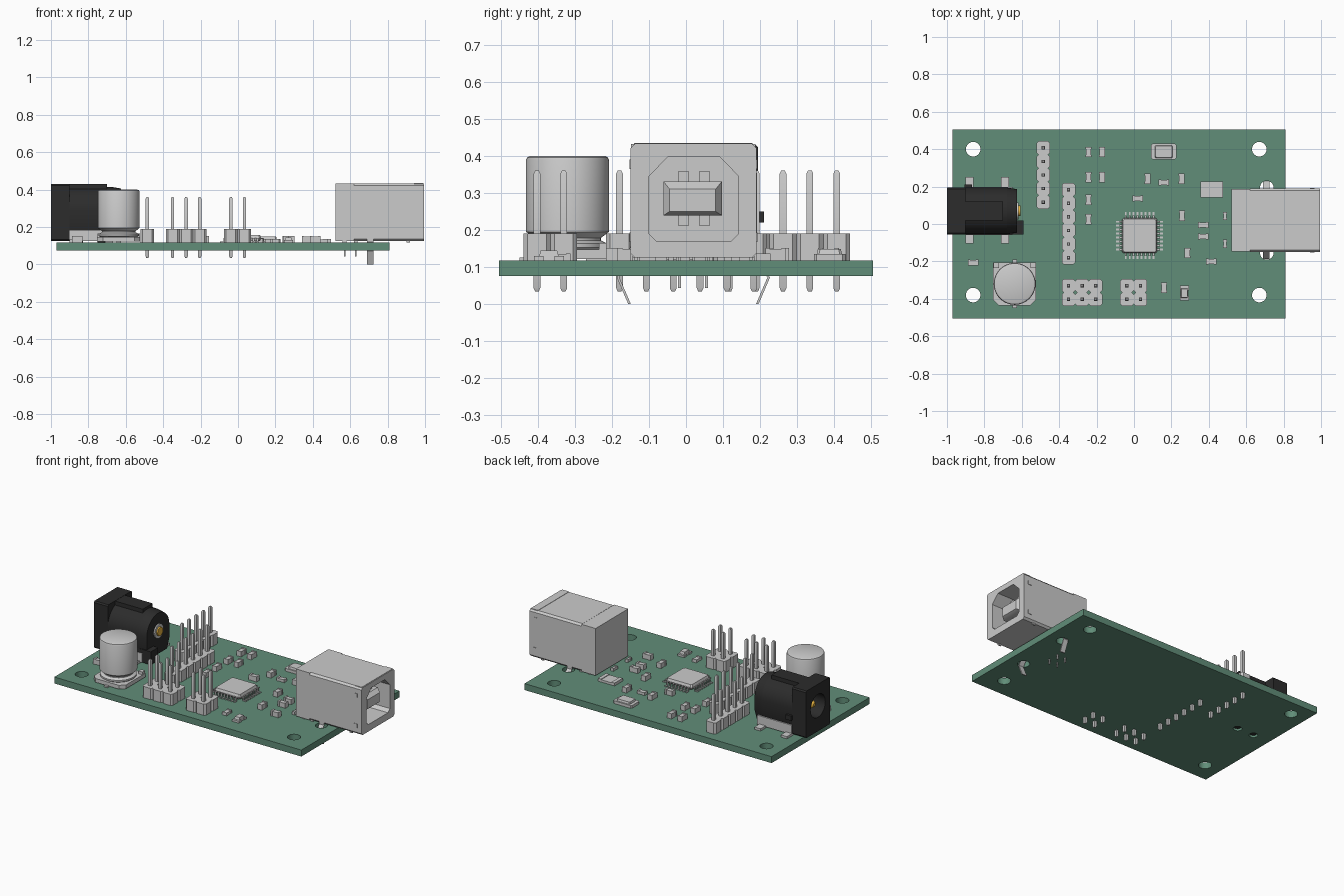
import bpy, bmesh
from math import sin, cos, pi, radians
from mathutils import Matrix

if "Cube" in bpy.data.objects:
    bpy.data.objects.remove(bpy.data.objects["Cube"])

# local x,y,z -> world y,z,x : for profiles drawn in the YZ plane
ALONG_X = Matrix(((0, 0, 1, 0), (1, 0, 0, 0), (0, 1, 0, 0), (0, 0, 0, 1)))


def material(name, rgb):
    m = bpy.data.materials.new(name)
    m.diffuse_color = (*rgb, 1)
    m.use_nodes = True
    m.node_tree.nodes["Principled BSDF"].inputs["Base Color"].default_value = m.diffuse_color
    return m


GREEN = material("board_green", (0.12, 0.27, 0.19))
BLACK = material("black_plastic", (0.025, 0.025, 0.025))
GOLD = material("gold_contact", (0.8, 0.45, 0.05))


def rect(x, y, hx, hy, z, c=0):
    """Rectangle ring, with cut corners if c > 0."""
    if not c:
        return [(x - hx, y - hy, z), (x + hx, y - hy, z), (x + hx, y + hy, z), (x - hx, y + hy, z)]
    a, b = hx - c, hy - c
    return [(x + i, y + j, z) for i, j in ((-a, -hy), (a, -hy), (hx, -b), (hx, b), (a, hy), (-a, hy), (-hx, b), (-hx, -b))]


def circle(x, y, r, z=0, n=32):
    return [(x + r * cos(2 * pi * i / n), y + r * sin(2 * pi * i / n), z) for i in range(n)]


def box(x0, x1, y0, y1, z0, z1, c=0):
    p = ((x0 + x1) / 2, (y0 + y1) / 2, abs(x1 - x0) / 2, abs(y1 - y0) / 2)
    return [rect(*p, z0, c), rect(*p, z1, c)]


def finish(name, bm, mat, matrix):
    bmesh.ops.transform(bm, matrix=matrix, verts=bm.verts)
    bmesh.ops.recalc_face_normals(bm, faces=bm.faces)
    for f in bm.faces:
        f.smooth = True
    for e in bm.edges:
        e.smooth = len(e.link_faces) == 2 and e.calc_face_angle(pi) < radians(30)
    me = bpy.data.meshes.new(name)
    bm.to_mesh(me)
    bm.free()
    if mat:
        me.materials.append(mat)
    ob = bpy.data.objects.new(name, me)
    bpy.context.collection.objects.link(ob)


def solids(name, lofts, mat=None, matrix=Matrix()):
    """One object from several closed lofts, each a list of rings."""
    bm = bmesh.new()
    for rings in lofts:
        vs = [[bm.verts.new(p) for p in r] for r in rings]
        n = len(vs[0])
        for a, b in zip(vs, vs[1:]):
            for i in range(n):
                bm.faces.new((a[i], a[(i + 1) % n], b[(i + 1) % n], b[i]))
        bm.faces.new(vs[0])
        bm.faces.new(vs[-1])
    finish(name, bm, mat, matrix)


def plate(name, outlines, w0, w1, mat=None, matrix=Matrix()):
    """Extruded flat profile; outlines after the first are holes."""
    cu = bpy.data.curves.new(name, 'CURVE')
    cu.dimensions, cu.fill_mode, cu.extrude = '2D', 'BOTH', (w1 - w0) / 2
    for pts in outlines:
        s = cu.splines.new('POLY')
        s.points.add(len(pts) - 1)
        for p, q in zip(s.points, pts):
            p.co = (q[0], q[1], 0, 1)
        s.use_cyclic_u = True
    ob = bpy.data.objects.new(name, cu)
    bpy.context.collection.objects.link(ob)
    bm = bmesh.new()
    bpy.context.view_layer.update()
    me = bpy.data.meshes.new_from_object(ob.evaluated_get(bpy.context.evaluated_depsgraph_get()))
    bm.from_mesh(me)
    bpy.data.objects.remove(ob)
    bpy.data.meshes.remove(me)
    bmesh.ops.remove_doubles(bm, verts=bm.verts, dist=1e-5)
    finish(name, bm, mat, matrix @ Matrix.Translation((0, 0, (w0 + w1) / 2)))


TOP = 0.117

# circuit board with mounting, locating and leg holes
holes = [circle(x, y, 0.039) for x in (-0.86, 0.67) for y in (-0.38, 0.40)]
holes += [circle(0.71, y, 0.036) for y in (-0.155, 0.195)]
holes += [circle(x, 0.07, 0.026, n=20) for x in (-0.85, -0.73)]
plate("circuit_board", [rect(-0.08, 0, 0.89, 0.505, 0)] + holes, 0.075, TOP, GREEN)

# square data socket: shell with open front
outer = rect(0.02, 0.279, 0.17, 0.154, 0, 0.012)
opening = [(-0.10, 0.19), (-0.08, 0.17), (0.122, 0.17), (0.142, 0.19), (0.142, 0.345),
           (0.09, 0.398), (-0.048, 0.398), (-0.10, 0.345)]
plate("socket_shell", [outer, opening], 0.62, 0.995, None, ALONG_X)
solids("socket_back", [box(0.52, 0.62, -0.148, 0.188, 0.125, 0.432)])
solids("socket_front_fold", [box(0.94, 0.99, -0.14, 0.18, 0.43, 0.435)] +
       [box(x, x + 0.025, y, y + 0.004, z, z + 0.025)
        for x, z in ((0.94, 0.365), (0.94, 0.168)) for y in (-0.153, 0.189)])
solids("socket_tongue", [[rect(0.018, 0.285, 0.079, 0.046, 0.61), rect(0.018, 0.285, 0.079, 0.046, 0.94),
                          rect(0.018, 0.28, 0.062, 0.03, 0.965)]], None, ALONG_X)
solids("socket_contacts", [box(0.61, 0.92, y, y + 0.03, z, z + 0.028)
                           for y in (-0.022, 0.035) for z in (0.212, 0.33)])
# bent socket legs, mirrored about the socket centre, and signal pins
legs = []
for s in (-1, 1):
    legs.append([[(0.69, 0.02 + s * d, z), (0.725, 0.02 + s * d, z), (0.725, 0.02 + s * (d - 0.007), z),
                  (0.69, 0.02 + s * (d - 0.007), z)] for d, z in ((0.17, 0.16), (0.17, 0.12), (0.207, 0.072), (0.176, 0))])
solids("socket_legs", legs)
solids("socket_signal_pins", [box(x - 0.004, x + 0.004, y - 0.004, y + 0.004, 0.043, 0.13)
                              for x in (0.57, 0.63) for y in (-0.017, 0.055)])
solids("socket_feet", [box(x, x + 0.02, y, y + 0.01, TOP, 0.13) for x in (0.56, 0.62, 0.9) for y in (-0.14, 0.17)])

# power jack: square front, arched barrel, hollow along x
bore = circle(0.07, 0.29, 0.075)
arch = [(0.195, 0.2), (0.195, 0.29)] + [(0.07 + 0.125 * cos(a * pi / 20), 0.29 + 0.125 * sin(a * pi / 20)) for a in range(1, 20)]
arch += [(-0.055, 0.29), (-0.055, 0.2), (-0.03, 0.13), (0.17, 0.13)]
plate("jack_front", [rect(0.07, 0.278, 0.125, 0.153, 0, 0.008), bore], -1.0, -0.9, BLACK, ALONG_X)
plate("jack_barrel", [arch, bore], -0.9, -0.68, BLACK, ALONG_X)
solids("jack_rear", [[[(p[0], p[1], -0.68) for p in arch],
                      [(0.07 + (p[0] - 0.07) * 0.93, 0.28 + (p[1] - 0.28) * 0.93, -0.625) for p in arch]]], BLACK, ALONG_X)
solids("jack_ribs", [box(-0.9, -0.70, 0.02, 0.12, 0.38, 0.43), box(-0.905, -0.865, 0.18, 0.21, 0.22, 0.25),
                     box(-0.69, -0.59, -0.055, 0.02, 0.125, 0.21)], BLACK)
solids("jack_pegs", [[circle(x, 0.07, 0.02, 0.085, 20), circle(x, 0.07, 0.02, 0.15, 20)] for x in (-0.85, -0.73)], BLACK)
solids("jack_pin", [[circle(0.07, 0.29, 0.012, -0.975), circle(0.07, 0.29, 0.024, -0.96), circle(0.07, 0.29, 0.024, -0.67)]], GOLD, ALONG_X)
solids("jack_rear_washer", [[circle(0.07, 0.29, 0.046, -0.63), circle(0.07, 0.29, 0.046, -0.617)]], None, ALONG_X)
solids("jack_rear_rivet", [[circle(0.07, 0.29, 0.028, -0.62), circle(0.07, 0.29, 0.028, -0.608)]], GOLD, ALONG_X)
solids("jack_metal_frame", [box(-0.9, -0.65, -0.058, 0.198, 0.125, 0.185)] +
       [box(x - 0.022, x + 0.022, y0, y1, TOP, 0.132) for x in (-0.88, -0.69) for y0, y1 in ((0.18, 0.25), (-0.105, -0.04))])

# can capacitor on a square base with cut corners
cx, cy = -0.638, -0.32
solids("capacitor_base", [[[(cx + x, cy + y, z) for x, y in ((-0.085, -0.115), (0.085, -0.115), (0.115, -0.085), (0.115, 0.115),
                                                         (-0.115, 0.115), (-0.115, -0.085))] for z in (0.122, 0.147)]] +
       [box(cx + i * 0.085, cx + i * 0.113, cy + 0.085, cy + 0.113, 0.147, 0.165) for i in (-1, 1)])
profile = [(0.1, 0.147), (0.108, 0.153), (0.108, 0.163), (0.09, 0.172), (0.09, 0.178), (0.112, 0.195),
           (0.112, 0.388), (0.109, 0.396), (0.1, 0.4)]
solids("capacitor_can", [[circle(cx, cy, r, z, 48) for r, z in profile]])
solids("capacitor_leads", [box(cx - 0.012, cx + 0.012, cy + s * 0.05, cy + s * 0.13, TOP, 0.126) for s in (-1, 1)])


# pin headers: one notched block and one square pin per position
def header(name, x, y, nx, ny):
    P = 0.0725
    spots = [(x + i * P, y - j * P) for i in range(nx) for j in range(ny)]
    solids(name + "_blocks", [[rect(a, b, P / 2, P / 2, TOP, 0.011), rect(a, b, P / 2, P / 2, 0.19, 0.011)] for a, b in spots])
    solids(name + "_pins", [[rect(a, b, h, h, z) for h, z in ((0.005, 0.034), (0.009, 0.043), (0.009, 0.352), (0.005, 0.36))]
                            for a, b in spots])


header("header_five", -0.485, 0.407, 1, 5)
header("header_six", -0.35, 0.183, 1, 6)
header("header_two_by_three", -0.35, -0.33, 3, 2)
header("header_two_by_two", -0.038, -0.33, 2, 2)

# main chip with bent leads on all four sides
qx, qy = 0.03, -0.062
solids("main_chip", [[rect(qx, qy, h, h, z, 0.008) for h, z in ((0.088, 0.125), (0.094, 0.14), (0.088, 0.157))]])
lead = []
for k in range(8):
    t = (k - 3.5) * 0.0212
    for s in (-1, 1):
        for d0, d1, z0, z1 in ((0.085, 0.108, 0.136, 0.141), (0.103, 0.108, TOP, 0.141), (0.103, 0.126, TOP, 0.122)):
            lead.append(box(qx + s * d0, qx + s * d1, qy + t - 0.005, qy + t + 0.005, z0, z1))
            lead.append(box(qx + t - 0.005, qx + t + 0.005, qy + s * d0, qy + s * d1, z0, z1))
solids("main_chip_leads", lead)


# small two-ended chips; hx, hy are half sizes, long axis gets the end caps
def chip_lofts(x, y, hx, hy, h):
    cap = 0.012
    out = [box(x - hx + 0.002, x + hx - 0.002, y - hy + 0.002, y + hy - 0.002, TOP, TOP + h - 0.003)]
    for s in (-1, 1):
        if hx > hy:
            out.append(box(x + s * (hx - cap), x + s * hx, y - hy, y + hy, TOP, TOP + h))
        else:
            out.append(box(x - hx, x + hx, y + s * (hy - cap), y + s * hy, TOP, TOP + h))
    return out


upright = [(-0.243, 0.385), (-0.17, 0.385), (-0.243, 0.25), (-0.17, 0.25), (-0.243, 0.13), (-0.243, 0.025),
           (0.073, 0.242), (0.255, 0.242), (0.257, 0.045), (0.285, -0.155)]
flat = [(0.02, 0.137), (0.37, -0.005), (0.37, -0.067), (0.413, -0.2), (-0.86, -0.207)]
small = [c for x, y in upright for c in chip_lofts(x, y, 0.016, 0.028, 0.034)]
small += [c for x, y in flat for c in chip_lofts(x, y, 0.028, 0.016, 0.034)]
solids("small_capacitors", small)
solids("small_resistors", chip_lofts(0.16, 0.222, 0.028, 0.016, 0.02) + chip_lofts(0.16, -0.34, 0.016, 0.028, 0.02) +
       chip_lofts(0.487, 0.043, 0.01, 0.022, 0.02) + chip_lofts(0.487, -0.105, 0.01, 0.022, 0.02))

# crystal, fuse and indicator light
solids("crystal", [box(0.092, 0.226, 0.345, 0.43, TOP, 0.135, 0.008),
                   [rect(0.159, 0.387, 0.048, 0.034, 0.135, 0.006), rect(0.159, 0.387, 0.045, 0.031, 0.148, 0.006)]])
solids("fuse", [box(0.365, 0.465, 0.143, 0.228, TOP, 0.132), box(0.355, 0.378, 0.143, 0.228, TOP, 0.136),
                box(0.452, 0.475, 0.143, 0.228, TOP, 0.136)])
solids("indicator_light", [box(0.245, 0.293, -0.41, -0.385, TOP, 0.13), box(0.245, 0.293, -0.355, -0.33, TOP, 0.13),
                           [rect(0.269, -0.37, 0.02, 0.03, TOP), rect(0.269, -0.37, 0.016, 0.022, 0.145)]])
